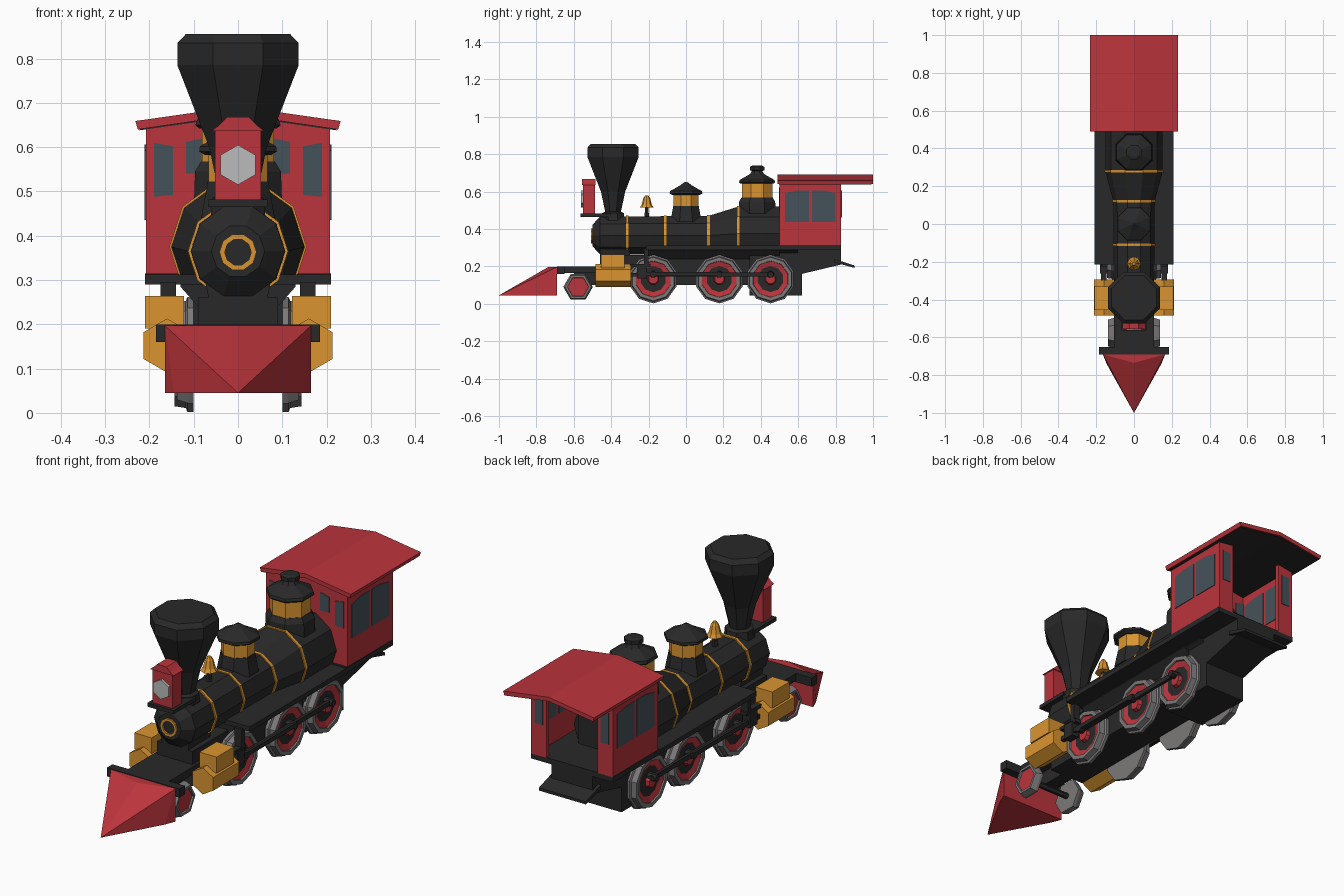
import bpy, bmesh, math
from mathutils import Vector

if "Cube" in bpy.data.objects:
    bpy.data.objects.remove(bpy.data.objects["Cube"])


def material(name, rgb):
    m = bpy.data.materials.new(name)
    m.diffuse_color = (*rgb, 1)
    m.use_nodes = True
    m.node_tree.nodes["Principled BSDF"].inputs["Base Color"].default_value = m.diffuse_color
    return m


BLACK = material("black", (0.022, 0.022, 0.022))
RED = material("red", (0.50, 0.035, 0.045))
GOLD = material("gold", (0.70, 0.30, 0.03))
STEEL = material("steel", (0.20, 0.19, 0.19))
GLASS = material("glass", (0.06, 0.085, 0.10))
LENS = material("lens", (0.5, 0.5, 0.5))


def finish(name, bm, mat, mirror):
    bmesh.ops.recalc_face_normals(bm, faces=bm.faces)
    me = bpy.data.meshes.new(name)
    bm.to_mesh(me)
    bm.free()
    me.materials.append(mat)
    ob = bpy.data.objects.new(name, me)
    bpy.context.collection.objects.link(ob)
    if mirror:
        ob.modifiers.new("mirror", 'MIRROR').use_mirror_merge = False
    return ob


def place(axis, a, b, d):
    # map 2D (a, b) plus depth d along an axis to 3D
    return {'x': (d, a, b), 'y': (a, d, b), 'z': (a, b, d)}[axis]


def prism(name, axis, pts, d0, d1, mat, mirror=False):
    bm = bmesh.new()
    ends = [[bm.verts.new(place(axis, a, b, d)) for a, b in pts] for d in (d0, d1)]
    for e in ends:
        bm.faces.new(e)
    for i in range(len(pts)):
        j = (i + 1) % len(pts)
        bm.faces.new((ends[0][i], ends[0][j], ends[1][j], ends[1][i]))
    return finish(name, bm, mat, mirror)


def box(name, x, y, z, mat, mirror=False):
    return prism(name, 'z', [(x[0], y[0]), (x[1], y[0]), (x[1], y[1]), (x[0], y[1])],
                 z[0], z[1], mat, mirror)


def lathe(name, axis, prof, center, n, mat, phase=0.0, mirror=False, closed=False):
    # prof: (depth, radius) or (depth, radius, z shift); closed makes a ring
    bm = bmesh.new()
    rings = []
    for p in prof:
        dz = p[2] if len(p) > 2 else 0
        rings.append([bm.verts.new(place(axis, center[0] + p[1] * math.cos(phase + math.tau * k / n),
                                         center[1] + dz + p[1] * math.sin(phase + math.tau * k / n), p[0]))
                      for k in range(n)])
    pairs = list(zip(rings, rings[1:]))
    if closed:
        pairs.append((rings[-1], rings[0]))
    else:
        bm.faces.new(rings[0])
        bm.faces.new(rings[-1])
    for r, s in pairs:
        for k in range(n):
            j = (k + 1) % n
            bm.faces.new((r[k], r[j], s[j], s[k]))
    return finish(name, bm, mat, mirror)


OCT = math.pi / 8

# pointed cowcatcher
bm = bmesh.new()
for v in [(-.165, -.69, .045), (.165, -.69, .045), (.145, -.74, .045), (-.145, -.74, .045), (0, -1, .045),
          (-.165, -.69, .197), (.165, -.69, .197), (0, -.735, .197)]:
    bm.verts.new(v)
bmesh.ops.convex_hull(bm, input=bm.verts)
finish("cowcatcher", bm, RED, False)

# front beam, deck, frame and firebox
box("front_beam", (-.185, .185), (-.69, -.65), (.16, .2), BLACK)
box("front_deck", (-.105, .105), (-.65, -.28), (.165, .2), BLACK)
box("main_frame", (-.09, .09), (-.46, .5), (.1, .26), BLACK)
prism("boiler_skirt", 'y', [(-.09, .2), (.09, .2), (.09, .24), (.13, .285), (.13, .31),
                            (-.13, .31), (-.13, .285), (-.09, .24)], -.2, .5, BLACK)
prism("smokebox_saddle", 'y', [(-.1, .19), (.1, .19), (.06, .23), (.075, .3), (-.075, .3), (-.06, .23)],
      -.46, -.3, BLACK)
prism("rear_frame", 'x', [(.34, .045), (.62, .045), (.62, .16), (.83, .21), (.83, .3), (.34, .3)],
      -.105, .105, BLACK)
prism("rear_step_plate", 'x', [(.79, .222), (.9, .192), (.9, .205), (.79, .24)], -.12, .12, BLACK)
box("running_board", (.08, .21), (-.215, .5), (.29, .312), BLACK, True)
box("cab_floor", (-.21, .21), (.49, .83), (.29, .315), BLACK)

# boiler with tapered rear and gold bands
lathe("boiler", 'y', [(-.5, .06), (-.49, .072), (-.46, .106), (.12, .11), (.28, .152, .01), (.6, .152, .01)],
      (0, .365), 10, BLACK)
for y, r, dz in [(-.315, .113, 0), (-.11, .113, 0), (.12, .114, 0), (.28, .155, .01)]:
    lathe("boiler_band", 'y', [(y - .007, r), (y + .007, r)], (0, .365 + dz), 10, GOLD)
lathe("door_ring", 'y', [(-.508, .042), (-.508, .03), (-.495, .03), (-.495, .042)],
      (0, .363), 10, GOLD, closed=True)
box("firebox_backhead", (-.1, .1), (.56, .64), (.31, .46), BLACK)

# smokestack
s = 1 / math.cos(OCT)
lathe("smokestack", 'z', [(.44, .062 * s), (.485, .058 * s), (.492, .042 * s), (.6, .065 * s), (.785, .137 * s),
                          (.835, .137 * s), (.855, .118 * s)], (0, -.39), 8, BLACK, OCT)

# headlamp on its bracket
box("lamp_bracket", (-.067, .067), (-.565, -.4), (.465, .482), BLACK)
box("lamp_body", (-.052, .052), (-.55, -.487), (.482, .64), RED)
prism("lamp_roof", 'y', [(-.06, .636), (.06, .636), (.042, .65), (.024, .668), (-.024, .668), (-.042, .65)],
      -.555, -.483, RED)
lathe("lamp_lens", 'y', [(-.562, .045), (-.548, .045)], (0, .56), 6, LENS, math.pi / 6)

# bell
lathe("bell_stand", 'z', [(.46, .015), (.49, .012), (.53, .01)], (0, -.21), 6, BLACK)
lathe("bell", 'z', [(.515, .037), (.53, .027), (.565, .018), (.58, .008)], (0, -.21), 8, GOLD)

# sand dome and steam dome
lathe("sand_dome_base", 'z', [(.44, .09), (.5, .078), (.522, .074)], (0, 0), 8, BLACK, OCT)
lathe("sand_dome_drum", 'z', [(.52, .072), (.585, .072)], (0, 0), 8, GOLD, OCT)
lathe("sand_dome_cap", 'z', [(.582, .08), (.59, .095), (.602, .093), (.632, .035), (.652, .006)],
      (0, 0), 8, BLACK, OCT)
lathe("steam_dome_base", 'z', [(.46, .108), (.545, .105), (.568, .09)], (0, .38), 8, BLACK, OCT)
lathe("steam_dome_drum", 'z', [(.566, .088), (.645, .088)], (0, .38), 8, GOLD, OCT)
lathe("steam_dome_cap", 'z', [(.642, .095), (.65, .104), (.662, .1), (.694, .04), (.71, .03), (.714, .042),
                              (.732, .042), (.738, .03)], (0, .38), 8, BLACK, OCT)

# cab walls and gabled roof
prism("cab_front_wall", 'y', [(-.208, .312), (.208, .312), (.208, .65), (0, .68), (-.208, .65)], .5, .518, RED)
box("cab_side_wall", (.19, .208), (.5, .83), (.312, .652), RED, True)
box("cab_rear_wall", (.13, .208), (.812, .83), (.312, .656), RED, True)
prism("cab_roof", 'y', [(-.226, .64), (-.232, .659), (0, .692), (.232, .659), (.226, .64), (0, .673)],
      .49, 1.0, RED)
prism("cab_ceiling", 'y', [(-.222, .638), (-.222, .645), (0, .677), (.222, .645), (.222, .638), (0, .67)],
      .497, .993, BLACK)

# cab windows, visible inside and out
for y0, y1, za, zb in [(.53, .657, .592, .606), (.675, .8, .606, .592)]:
    prism("side_window", 'x', [(y0, .436), (y1, .436), (y1, zb), ((y0 + y1) / 2, .606), (y0, za)],
          .187, .211, GLASS, True)
prism("front_window_outer", 'y', [(.147, .492), (.19, .488), (.19, .61), (.147, .602)], .497, .521, GLASS, True)
prism("front_window_inner", 'y', [(.07, .54), (.117, .54), (.117, .612), (.07, .622)], .497, .521, GLASS, True)
box("rear_window", (.148, .188), (.809, .833), (.46, .605), GLASS, True)

# steam cylinders with valve chests
lathe("steam_cylinder", 'y', [(-.485, .061), (-.295, .061)], (.16, .152), 6, GOLD, math.pi / 6, True)
box("valve_chest", (.122, .21), (-.455, -.33), (.19, .264), GOLD, True)

# driving wheels
for y in (-.175, .178, .452):
    c = (y, .132)
    lathe("drive_wheel_rim", 'x', [(.1, .03), (.1, .13), (.114, .13), (.118, .121), (.143, .117), (.143, .098),
                                   (.125, .094), (.125, .03)], c, 10, STEEL, math.pi / 10, True)
    lathe("drive_wheel_ring", 'x', [(.12, .099), (.137, .099), (.128, .066), (.12, .066)],
          c, 10, RED, math.pi / 10, True, True)
    lathe("drive_wheel_web", 'x', [(.12, .07), (.129, .07)], c, 10, BLACK, math.pi / 10, True)
    lathe("drive_wheel_hub", 'x', [(.12, .034), (.146, .026)], c, 8, RED, OCT, True)
    lathe("drive_axle", 'x', [(-.11, .02), (.11, .02)], c, 8, BLACK)
    lathe("crank_pin", 'x', [(.125, .02), (.172, .016)], (y, .156), 8, BLACK, OCT, True)

# leading wheels
c = (-.577, .09)
lathe("leading_wheel", 'x', [(.1, .04), (.1, .079), (.112, .079), (.138, .07), (.138, .058), (.122, .055),
                             (.122, .03)], c, 6, STEEL, 0, True)
lathe("leading_wheel_disc", 'x', [(.115, .057), (.13, .057)], c, 6, RED, 0, True)
lathe("leading_axle", 'x', [(-.105, .014), (.105, .014)], c, 6, BLACK)
box("leading_truck_bar", (-.03, .03), (-.6, -.44), (.1, .17), BLACK)

# rods and crossheads
box("coupling_rod", (.146, .16), (-.19, .467), (.145, .167), BLACK, True)
box("main_rod", (.16, .172), (-.25, .19), (.15, .17), BLACK, True)
box("crosshead", (.143, .18), (-.262, -.208), (.135, .205), BLACK, True)
box("crosshead_guide", (.145, .175), (-.3, -.19), (.196, .212), BLACK, True)
box("piston_rod", (.152, .17), (-.3, -.25), (.145, .165), BLACK, True)
box("guide_hanger", (.14, .175), (-.225, -.2), (.2, .295), BLACK, True)
